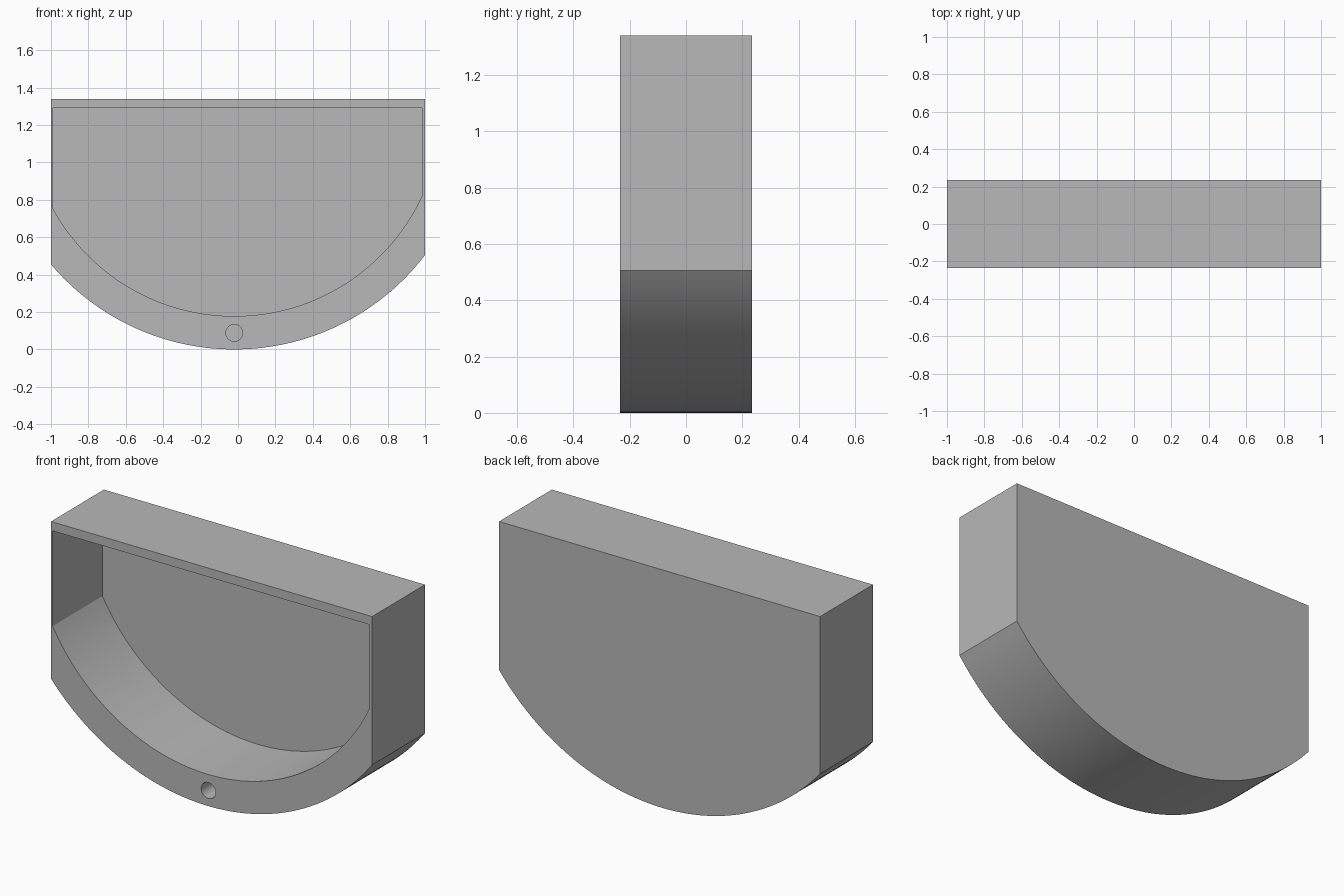
import bpy, bmesh, math

cube = bpy.data.objects.get("Cube")
if cube:
    bpy.data.objects.remove(cube, do_unlink=True)

CX, CZ = -0.02, 1.283        # shared centre of both arcs
FRONT, BACK = -0.235, 0.235
PLATE = 0.208                # inner face of the back wall

grey = bpy.data.materials.new("grey")
grey.use_nodes = True
colour = (0.48, 0.48, 0.48, 1)
grey.diffuse_color = colour
grey.node_tree.nodes["Principled BSDF"].inputs["Base Color"].default_value = colour


def arc(radius, start, end, steps):
    """Points on a circle about the shared centre, angles in radians."""
    angles = [start + (end - start) * i / steps for i in range(steps + 1)]
    return [(CX + radius * math.cos(a), CZ + radius * math.sin(a)) for a in angles]


def bowl_profile(radius, left, right, top):
    """Flat top, straight sides and a round bottom."""
    start = -math.pi + math.acos((CX - left) / radius)
    end = -math.acos((right - CX) / radius)
    return arc(radius, start, end, 72) + [(right, top), (left, top)]


def extrude(name, profile, y0, y1):
    bm = bmesh.new()
    face = bm.faces.new([bm.verts.new((x, y0, z)) for x, z in profile])
    new = bmesh.ops.extrude_face_region(bm, geom=[face])["geom"]
    verts = [v for v in new if isinstance(v, bmesh.types.BMVert)]
    bmesh.ops.translate(bm, verts=verts, vec=(0, y1 - y0, 0))
    bmesh.ops.recalc_face_normals(bm, faces=bm.faces)
    mesh = bpy.data.meshes.new(name)
    bm.to_mesh(mesh)
    bm.free()
    mesh.materials.append(grey)
    obj = bpy.data.objects.new(name, mesh)
    bpy.context.collection.objects.link(obj)
    return obj


# Solid body with a rounded underside
body = extrude("housing", bowl_profile(1.283, -1, 1, 1.34), FRONT, BACK)

# Open compartment and the round blind hole below it
pocket = extrude("pocket_cutter", bowl_profile(1.105, -0.99, 0.985, 1.29),
                 FRONT - 0.1, PLATE)
circle = [(CX + 0.045 * math.cos(a), 0.088 + 0.045 * math.sin(a))
          for a in (math.tau * i / 32 for i in range(32))]
hole = extrude("hole_cutter", circle, FRONT - 0.1, PLATE)

bpy.ops.object.select_all(action="DESELECT")
bpy.context.view_layer.objects.active = body
body.select_set(True)
for cutter in (pocket, hole):
    cutter.hide_render = True
    mod = body.modifiers.new(cutter.name, "BOOLEAN")
    mod.operation = "DIFFERENCE"
    mod.solver = "EXACT"
    mod.object = cutter
    bpy.ops.object.modifier_apply(modifier=mod.name)
    bpy.data.objects.remove(cutter, do_unlink=True)

# Smooth arcs, sharp rims
bpy.ops.object.shade_smooth_by_angle(angle=math.radians(25))
